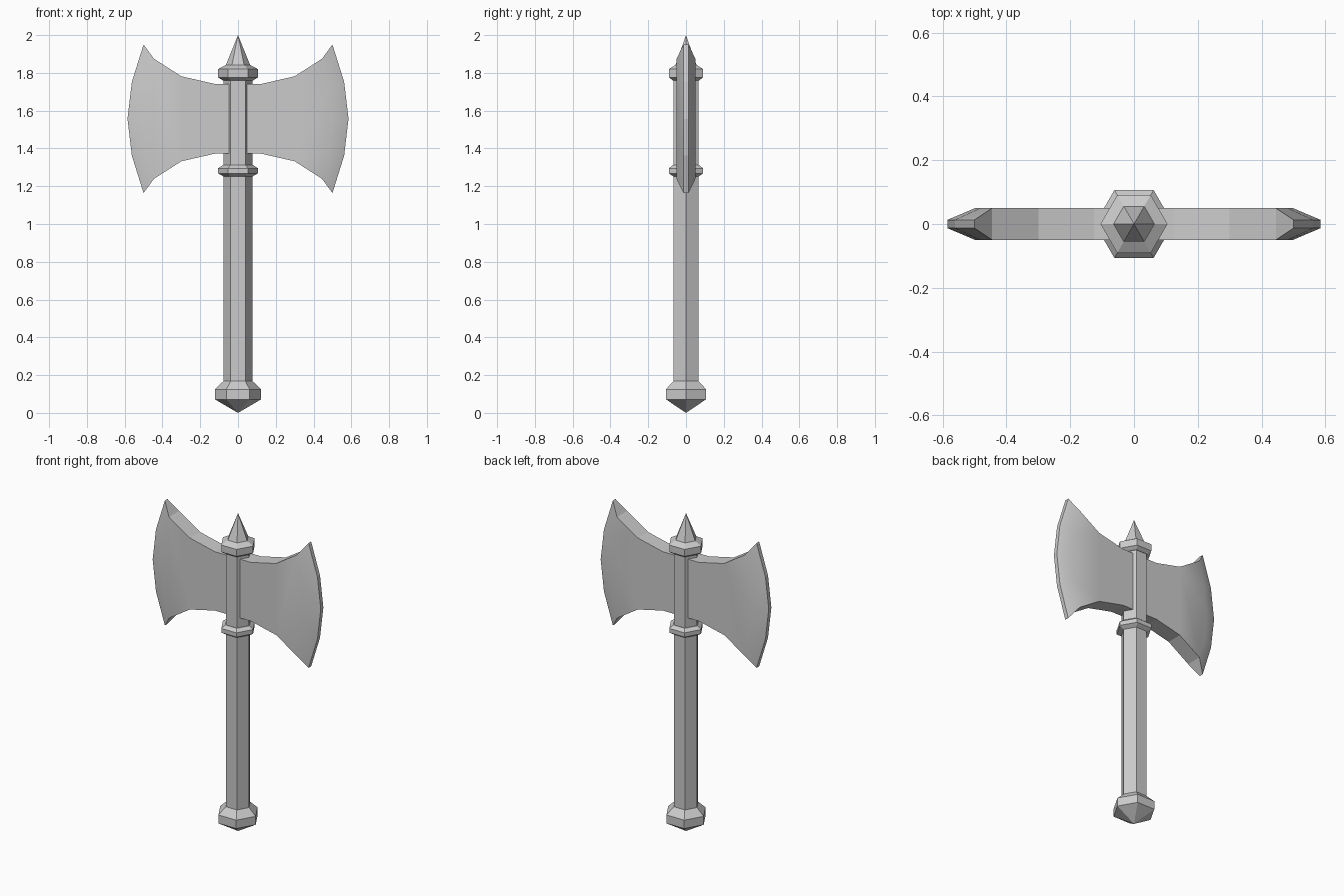
import bpy, math

if "Cube" in bpy.data.objects:
    bpy.data.objects.remove(bpy.data.objects["Cube"])


def make_object(name, verts, faces):
    mesh = bpy.data.meshes.new(name)
    mesh.from_pydata(verts, [], faces)
    mesh.update()
    ob = bpy.data.objects.new(name, mesh)
    bpy.context.collection.objects.link(ob)
    return ob


def hex_lathe(name, profile, n=6):
    """Stack of hexagonal rings (radius, z); radius 0 closes to a point."""
    verts, faces, rings = [], [], []
    for r, z in profile:
        start = len(verts)
        count = 1 if r == 0 else n
        for i in range(count):
            a = 2 * math.pi * i / n
            verts.append((r * math.cos(a), r * math.sin(a), z))
        rings.append([start + i % count for i in range(n)])
    for lo, hi in zip(rings, rings[1:]):
        for i in range(n):
            j = (i + 1) % n
            face = list(dict.fromkeys((lo[i], lo[j], hi[j], hi[i])))
            faces.append(face)
    if profile[0][0]:
        faces.append(rings[0][::-1])
    if profile[-1][0]:
        faces.append(rings[-1])
    return make_object(name, verts, faces)


# Handle, pommel, collars and top spike
hex_lathe("handle", [(0.077, 0.15), (0.077, 1.79)])
hex_lathe("pommel", [(0, 0), (0.123, 0.072), (0.123, 0.125), (0.077, 0.168)])
hex_lathe("lower_collar", [(0.077, 1.252), (0.105, 1.268), (0.105, 1.295), (0.08, 1.312)])
hex_lathe("upper_collar", [(0.08, 1.76), (0.105, 1.776), (0.105, 1.82), (0.065, 1.842)])
hex_lathe("top_spike", [(0.065, 1.84), (0, 2.0)])

# Double blade: one half, mirrored across the handle
MID, THICK, EDGE = 1.557, 0.05, 0.013
body = [(0.0, 0.185), (0.125, 0.185), (0.30, 0.225)]
bevel_arc = [(0.445, 0.318), (0.482, 0.165), (0.498, 0), (0.482, -0.165), (0.445, -0.318)]
cutting_arc = [(0.50, 0.393), (0.562, 0.195), (0.585, 0), (0.562, -0.195), (0.50, -0.393)]
points = ([(x, z, THICK) for x, z in body] + [(x, -z, THICK) for x, z in body]
          + [(x, z, THICK) for x, z in bevel_arc] + [(x, z, EDGE) for x, z in cutting_arc])
n = len(points)
verts = [(x, s * y, MID + z) for s in (-1, 1) for x, z, y in points]
# Index layout: 0-2 top, 3-5 bottom, 6-10 bevel arc, 11-15 cutting arc
side = [(0, 3, 4, 1), (1, 4, 5, 2), (2, 5, 10, 9, 8, 7, 6)]
side += [(6 + i, 7 + i, 12 + i, 11 + i) for i in range(4)]
faces = side + [tuple(n + v for v in reversed(f)) for f in side]
outline = [0, 1, 2, 6, 11, 12, 13, 14, 15, 10, 5, 4, 3]
faces += [(a, b, n + b, n + a) for a, b in zip(outline, outline[1:])]
blade = make_object("double_blade", verts, faces)
for p in blade.data.polygons[:2 * len(side)]:
    p.use_smooth = True
mirror = blade.modifiers.new("mirror", 'MIRROR')
mirror.use_axis[0] = True
mirror.use_clip = True
